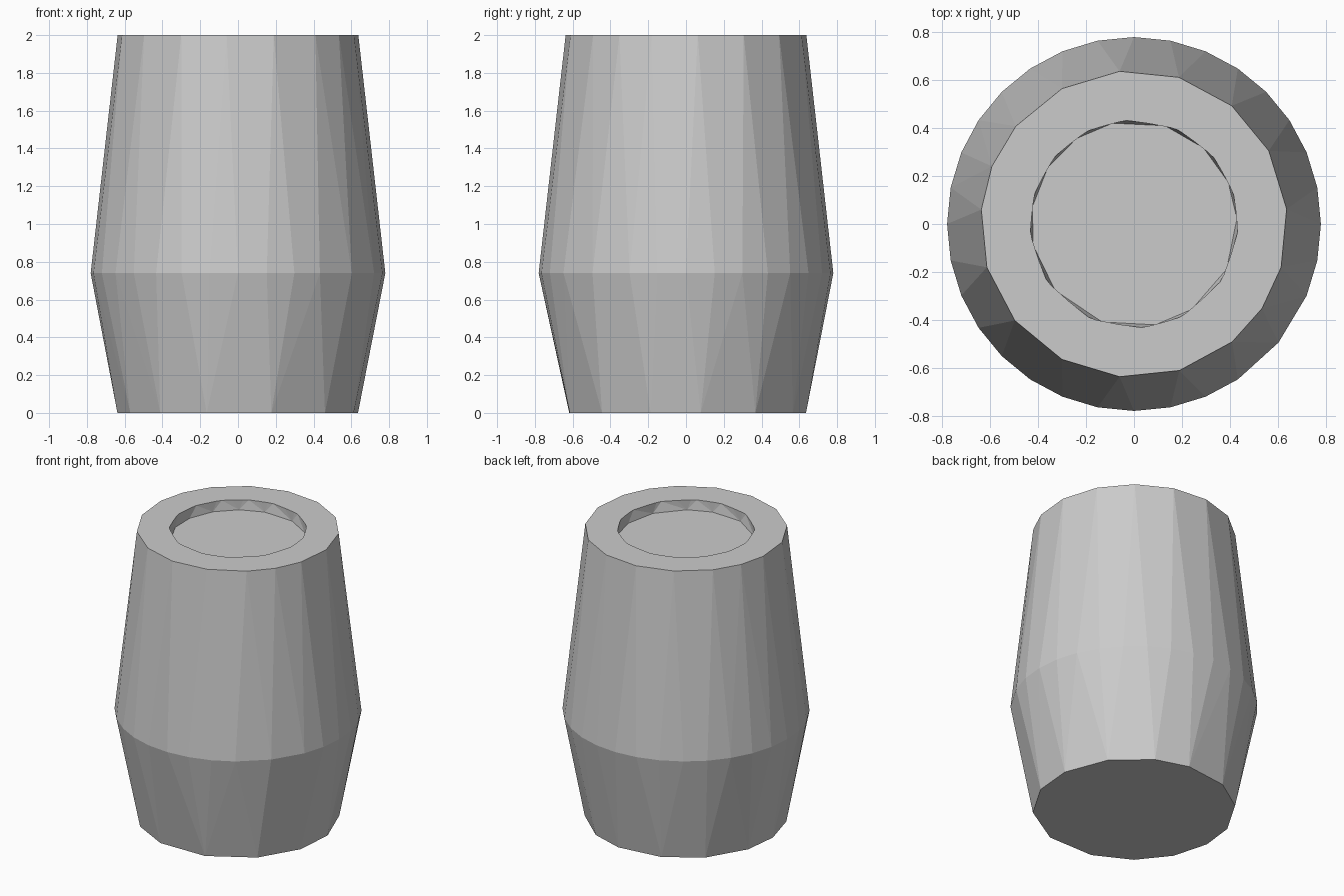
import bpy, bmesh
from math import cos, sin, radians

if "Cube" in bpy.data.objects:
    bpy.data.objects.remove(bpy.data.objects["Cube"])


def hull_object(name, rings):
    """Flat-faced solid wrapped around horizontal rings of (radius, z, angles)."""
    bm = bmesh.new()
    for radius, z, angles in rings:
        for a in angles:
            bm.verts.new((radius * cos(radians(a)), radius * sin(radians(a)), z))
    bmesh.ops.convex_hull(bm, input=bm.verts[:])
    bmesh.ops.dissolve_limit(bm, angle_limit=radians(0.5),
                             verts=bm.verts[:], edges=bm.edges[:])
    bmesh.ops.recalc_face_normals(bm, faces=bm.faces[:])
    mesh = bpy.data.meshes.new(name)
    bm.to_mesh(mesh)
    bm.free()
    obj = bpy.data.objects.new(name, mesh)
    bpy.context.collection.objects.link(obj)
    return obj


# Uneven low-poly rings: base, belly and rim
base = [-17, 7, 35, 62, 83, 111, 136, 163, 184, 207, 230, 255, 286, 316]
belly = [i * 11.25 for i in range(32) if i not in (28, 29)] + [-39.4]
rim = [5.6, 28.5, 50.4, 73, 95.4, 118, 140.4, 157.9, 174.6,
       196.4, 219, 242, 264.6, 287.2, 309.8, 326.6, 343.6]
barrel = hull_object("barrel_body", [(0.64, 0, base), (0.78, 0.74, belly), (0.64, 2, rim)])

# Shallow round recess in the top, floor ring slightly twisted from its lip
lip = [-5, 16, 39.5, 64.5, 94, 116, 138.7, 162.4, 184, 212, 244, 274, 296, 326]
floor = [a + 8 for a in lip]
cutter = hull_object("recess_cutter", [(0.43, 1.93, floor), (0.433, 2, lip), (0.433, 2.1, lip)])
cutter.hide_render = True

cut = barrel.modifiers.new("recess", 'BOOLEAN')
cut.operation = 'DIFFERENCE'
cut.solver = 'EXACT'
cut.object = cutter
bpy.context.view_layer.objects.active = barrel
bpy.ops.object.modifier_apply(modifier=cut.name)
bpy.data.objects.remove(cutter)
